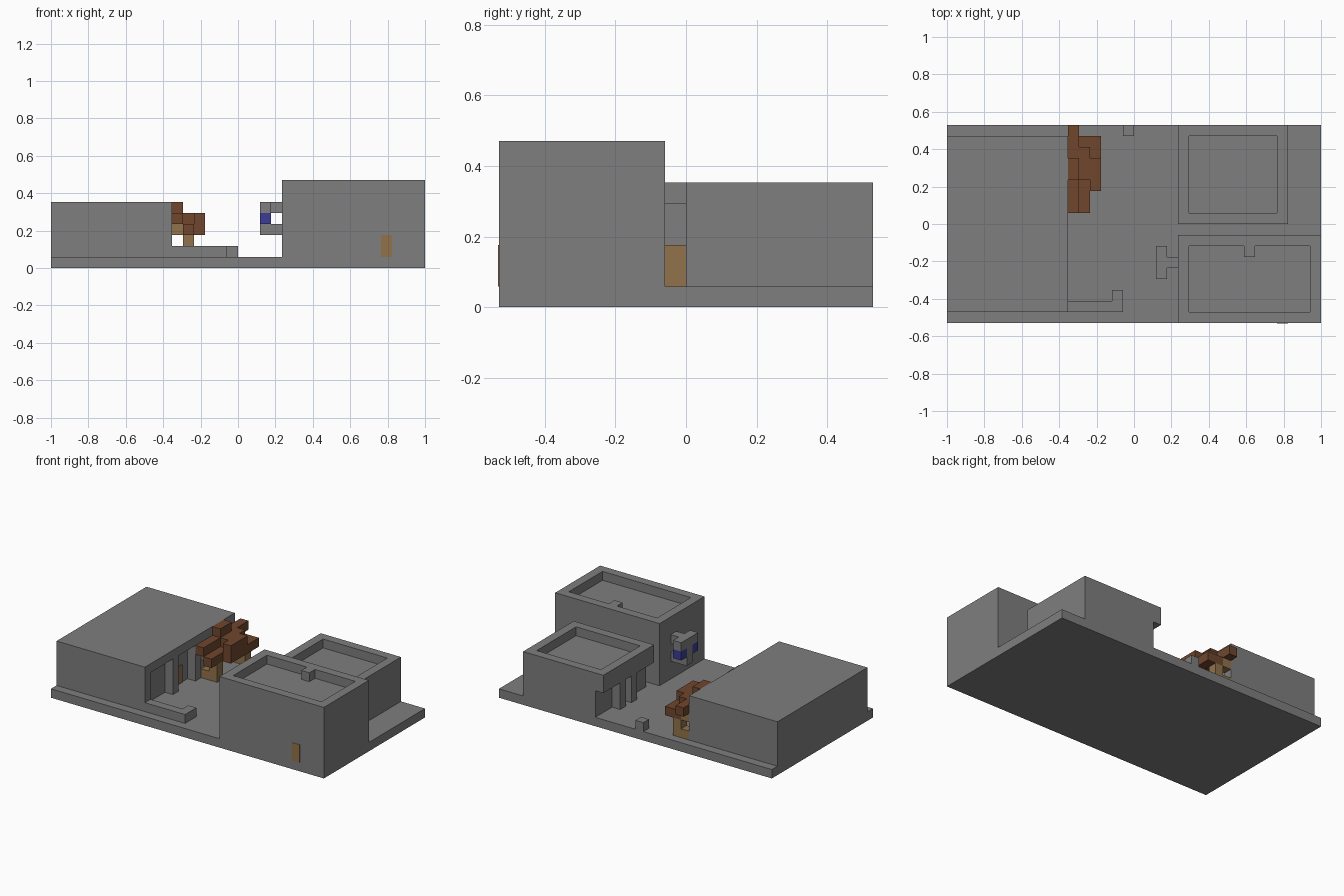
import bpy, bmesh
from mathutils import Vector

cube = bpy.data.objects.get("Cube")
if cube:
    bpy.data.objects.remove(cube, do_unlink=True)

U = 2 / 34                      # one block
ORIGIN = Vector((17, 9, 0))     # centre of the plot, in blocks


def material(name, rgb):
    m = bpy.data.materials.new(name)
    m.use_nodes = True
    m.diffuse_color = (*rgb, 1)
    m.node_tree.nodes["Principled BSDF"].inputs["Base Color"].default_value = (*rgb, 1)
    return m


grey = material("stone_grey", (0.21, 0.21, 0.21))
gold = material("wood_tan", (0.28, 0.17, 0.07))
brown = material("leaf_brown", (0.16, 0.062, 0.027))
blue = material("lamp_blue", (0.045, 0.045, 0.30))


def add_box(bm, x, y, z):
    """Add a box from (low, high) ranges in blocks."""
    lo, hi = Vector((x[0], y[0], z[0])), Vector((x[1], y[1], z[1]))
    verts = bmesh.ops.create_cube(bm, size=1)["verts"]
    for v in verts:
        v.co = (Vector([lo[i] if v.co[i] < 0 else hi[i] for i in range(3)]) - ORIGIN) * U


def build(name, mat, boxes, sunken_roof=False):
    bm = bmesh.new()
    for b in boxes:
        add_box(bm, *b)
    if sunken_roof:
        bm.normal_update()
        roof = max(bm.faces, key=lambda f: f.calc_center_median().z)
        bmesh.ops.inset_region(bm, faces=[roof], thickness=U, use_even_offset=True)
        # sink the inner face one block to leave a parapet
        ring = bmesh.ops.extrude_face_region(bm, geom=[roof])["geom"]
        inner = [g for g in ring if isinstance(g, bmesh.types.BMVert)]
        bmesh.ops.translate(bm, verts=inner, vec=(0, 0, -U))
        if roof.is_valid:
            bmesh.ops.delete(bm, geom=[roof], context='FACES_ONLY')
    bmesh.ops.recalc_face_normals(bm, faces=bm.faces)
    mesh = bpy.data.meshes.new(name)
    bm.to_mesh(mesh)
    bm.free()
    mesh.materials.append(mat)
    ob = bpy.data.objects.new(name, mesh)
    bpy.context.collection.objects.link(ob)
    return ob


# Ground slab
build("ground", grey, [((0, 34), (0, 18), (0, 1))])

# Wide hall with a recessed porch on its courtyard side
build("hall", grey, [((0, 10), (1, 17), (1, 6))])
build("hall_canopy", grey, [((10, 11), (1, 17), (5, 6))])
build("hall_porch_ends", grey, [((10, 11), (y, y + 1), (1, 5)) for y in (1, 16)])
build("hall_pillars", grey, [((10, 11), (y, y + 1), (1, 5)) for y in (6, 10)])
build("hall_door", gold, [((10, 10.08), (8, 9), (1, 3))])

# Tall front building
build("tower", grey, [((21, 34), (0, 8), (1, 8))], sunken_roof=True)
build("tower_roof_block", grey, [((27, 28), (6, 7), (7, 8))])
build("tower_door", gold, [((30, 31), (-0.04, 0.04), (1, 3))])

# Hanging sign with two lamps
build("sign_brackets", grey, [((20, 21), (5, 6), (z, z + 1)) for z in (3, 5)])
build("sign_post", grey, [((19, 20), (5, 6), (3, 5))])
build("sign_top", grey, [((19, 20), (4, 7), (5, 6))])
build("sign_lamps", blue, [((19, 20), (y, y + 1), (4, 5)) for y in (4, 6)])

# Rear house with an overhanging upper storey
build("house_lower", grey, [((22, 31), (9, 18), (1, 4))])
build("house_upper", grey, [((21, 31), (9, 18), (4, 6))], sunken_roof=True)
build("house_pillars", grey, [((21, 22), (y, y + 1), (1, 4)) for y in (12, 14)])

# Low courtyard walls
build("courtyard_wall", grey, [((11, 16), (1, 2), (1, 2)), ((15, 16), (2, 3), (1, 2))])
build("gate_block", grey, [((16, 17), (17, 18), (1, 2))])

# Crooked trunks: foot, bend and top
for i, y in enumerate((11, 16)):
    row = (y, y + 1)
    build(f"trunk_{i + 1}", gold, [((11, 13), row, (1, 2)), ((12, 13), row, (2, 3)),
                                   ((11, 12), row, (3, 4))])

# Stepped foliage, low to high
build("foliage_low", brown, [((12, 13), (10, 13), (3, 4)), ((12, 14), (16, 17), (3, 4)),
                             ((13, 14), (12, 16), (3, 4))])
build("foliage_middle", brown, [((11, 12), (10, 18), (4, 5)), ((12, 13), (13, 16), (4, 5)),
                                ((13, 14), (12, 15), (4, 5))])
build("foliage_top", brown, [((11, 12), (13, 15), (5, 6))])
